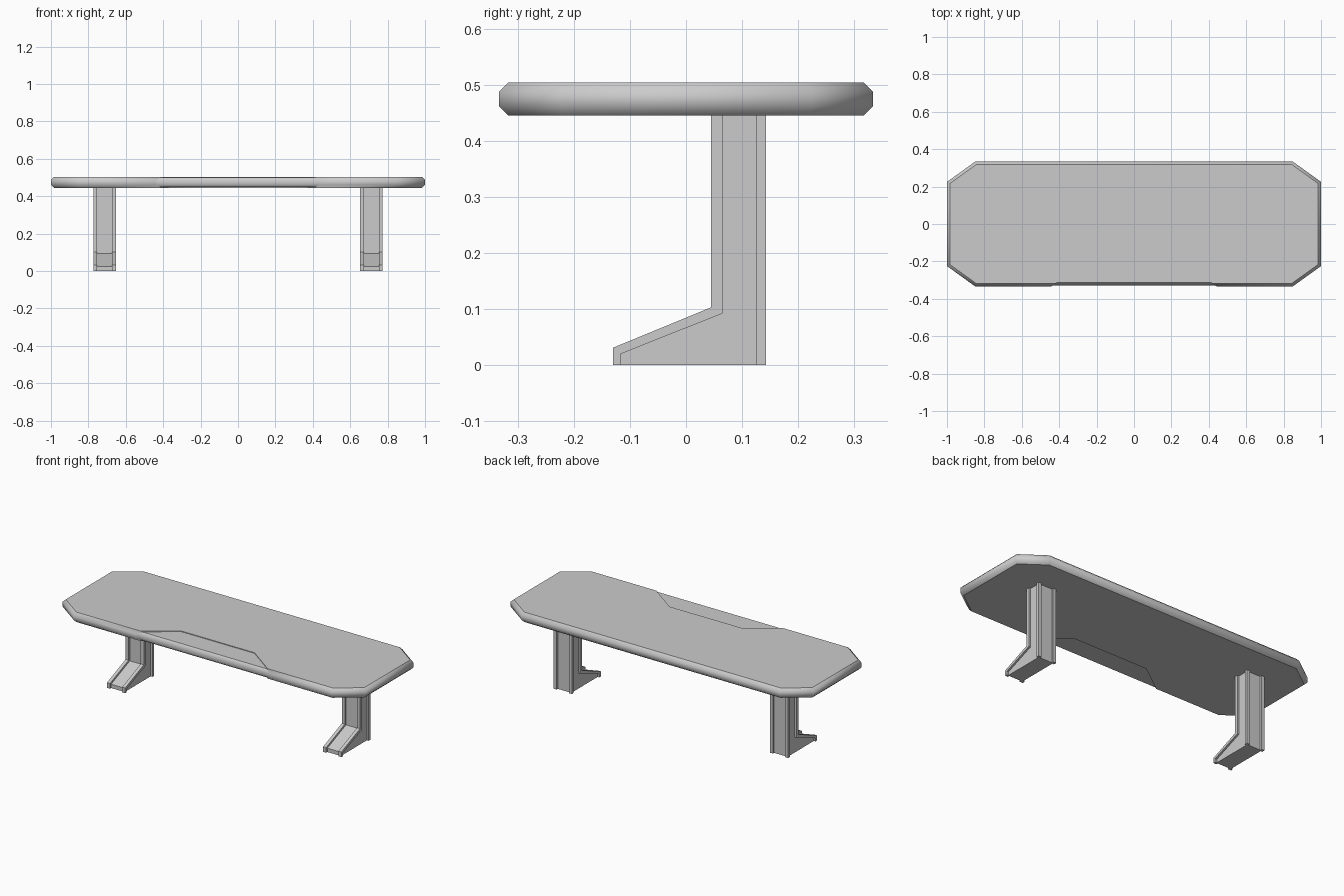
import bpy, bmesh

if "Cube" in bpy.data.objects:
    bpy.data.objects.remove(bpy.data.objects["Cube"])


def finish(name, bm, smooth=False):
    bmesh.ops.recalc_face_normals(bm, faces=bm.faces)
    bm.normal_update()
    if smooth:
        # rounded rim shades smoothly, flat caps and walls stay crisp
        for f in bm.faces:
            f.smooth = True
        for e in bm.edges:
            caps = any(abs(f.normal.z) > 0.9 for f in e.link_faces)
            if caps or e.calc_face_angle(0) > 1.0:
                e.smooth = False
    me = bpy.data.meshes.new(name)
    bm.to_mesh(me)
    bm.free()
    ob = bpy.data.objects.new(name, me)
    bpy.context.collection.objects.link(ob)
    return ob


def loft(bm, rings):
    """Closed solid through rings of equal point count."""
    vs = [[bm.verts.new(p) for p in r] for r in rings]
    n = len(vs[0])
    for a, b in zip(vs, vs[1:]):
        for i in range(n):
            j = (i + 1) % n
            bm.faces.new((a[i], a[j], b[j], b[i]))
    bm.faces.new(vs[0][::-1])
    bm.faces.new(vs[-1])


def extrude_x(bm, profile, x0, x1):
    loft(bm, [[(x, y, z) for y, z in profile] for x in (x0, x1)])


# Notch in the front edge: half width outside / inside, and depth position
NX0, NX1, NY = 0.44, 0.242, -0.19
SLOPE = (NX0 - NX1) / (0.333 + NY)


def top_ring(d, z):
    half = [(NX1, NY), (NX0 - d * SLOPE, -0.333 + d), (0.85 - 0.32 * d, -0.333 + d),
            (1 - d, -0.225 + 0.51 * d), (1 - d, 0.225 - 0.51 * d), (0.85 - 0.32 * d, 0.333 - d)]
    return [(x, y, z) for x, y in half] + [(-x, y, z) for x, y in reversed(half)]


def insert_ring(d, z):
    half = [(NX1, NY), (NX0 - d * SLOPE, -0.333 + d)]
    return [(-x, y, z) for x, y in half] + [(x, y, z) for x, y in reversed(half)]


# Table top with bevelled rim and front notch
bm = bmesh.new()
loft(bm, [top_ring(d, z) for d, z in
          ((0.016, 0.445), (0, 0.461), (0, 0.488), (0.016, 0.504))])
finish("table_top", bm, True)

# Slightly recessed insert filling the notch
bm = bmesh.new()
loft(bm, [insert_ring(d, z) for d, z in
          ((0.019, 0.449), (0.004, 0.463), (0.004, 0.486), (0.019, 0.5))])
finish("front_insert", bm, True)

# Legs: recessed L-shaped core with raised rails along the four corners
outer = [(-0.13, 0), (-0.13, 0.031), (0.045, 0.103), (0.045, 0.446)]
inner = [(-0.116, 0), (-0.116, 0.02), (0.065, 0.092), (0.065, 0.446)]
core = [(-0.119, 0), (-0.119, 0.023), (0.056, 0.095), (0.056, 0.446),
        (0.132, 0.446), (0.132, 0)]
back = [(0.125, 0), (0.125, 0.446), (0.143, 0.446), (0.143, 0)]
for side, cx in (("left", -0.713), ("right", 0.713)):
    bm = bmesh.new()
    extrude_x(bm, core, cx - 0.049, cx + 0.049)
    for s in (-1, 1):
        extrude_x(bm, outer + inner[::-1], cx + s * 0.04, cx + s * 0.06)
        extrude_x(bm, back, cx + s * 0.04, cx + s * 0.06)
    finish(side + "_leg", bm)
